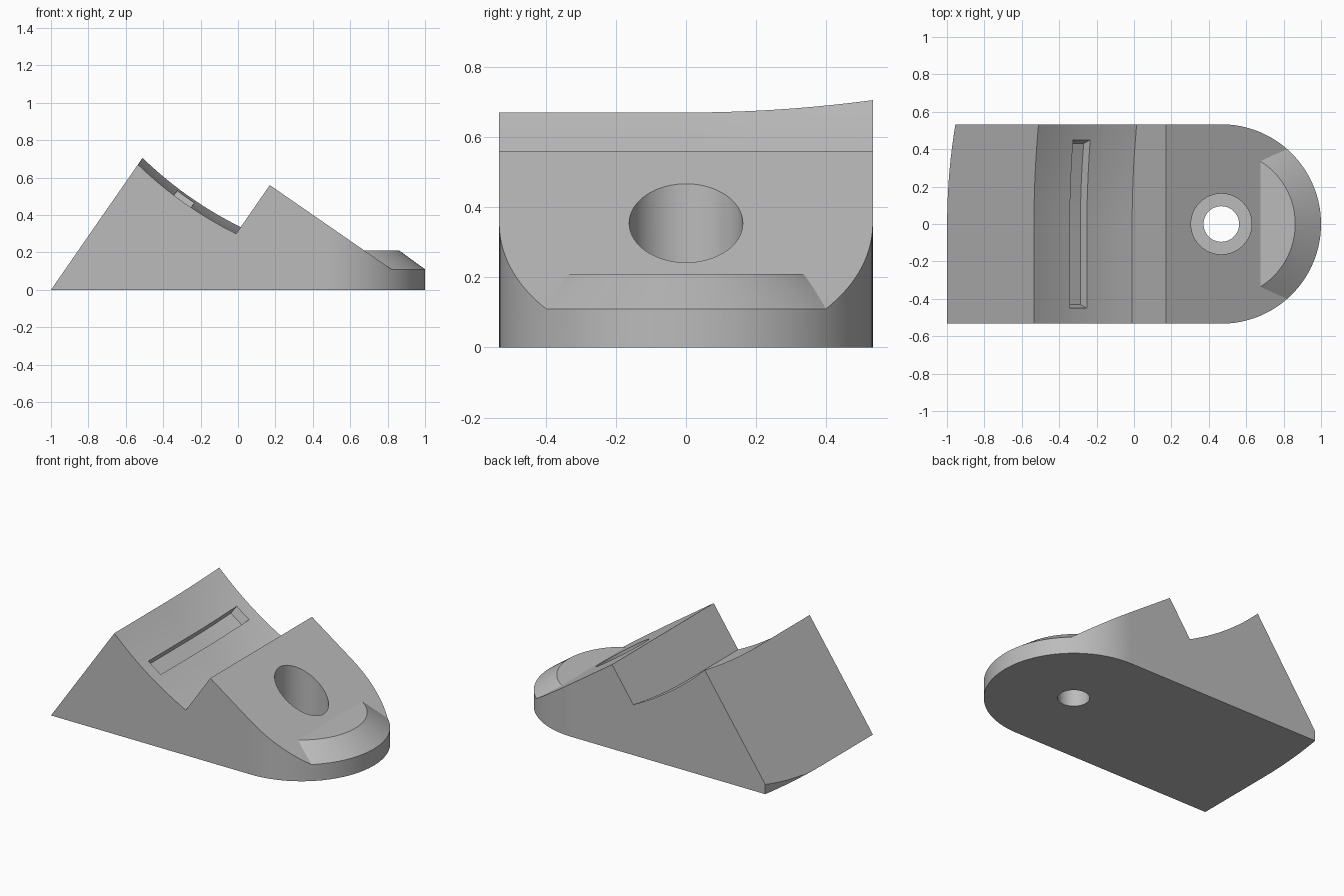
import bpy
import bmesh
import math
from mathutils import Vector, Matrix

if "Cube" in bpy.data.objects:
    bpy.data.objects.remove(bpy.data.objects["Cube"], do_unlink=True)

HALF = 0.533                      # half width and radius of the rounded end
CENTRE = 1 - HALF                 # x of the rounded end and the bolt hole
RIDGE, LOW = Vector((-0.535, 0.67)), Vector((-0.01, 0.30))
ALONG = (LOW - RIDGE).normalized()
NORMAL = Vector((-ALONG.y, ALONG.x))
RISE = Vector((0.0245, 0.0353))   # lift of the cradle at the back edge


def make_object(name, bm):
    bmesh.ops.recalc_face_normals(bm, faces=bm.faces)
    mesh = bpy.data.meshes.new(name)
    bm.to_mesh(mesh)
    bm.free()
    obj = bpy.data.objects.new(name, mesh)
    bpy.context.collection.objects.link(obj)
    return obj


def loft(name, sections):
    """Closed solid through rings of equal length."""
    bm = bmesh.new()
    rings = [[bm.verts.new(p) for p in ring] for ring in sections]
    n = len(rings[0])
    for a, b in zip(rings, rings[1:]):
        for i in range(n):
            j = (i + 1) % n
            bm.faces.new((a[i], a[j], b[j], b[i]))
    bm.faces.new(rings[0])
    bm.faces.new(rings[-1])
    return make_object(name, bm)


def cone(name, r_low, r_high, z_low, z_high):
    bm = bmesh.new()
    bmesh.ops.create_cone(
        bm, cap_ends=True, segments=128, radius1=r_low, radius2=r_high,
        depth=z_high - z_low,
        matrix=Matrix.Translation((CENTRE, 0, (z_low + z_high) / 2)))
    return make_object(name, bm)


def combine(target, tool, operation):
    mod = target.modifiers.new(operation.title(), "BOOLEAN")
    mod.operation = operation
    mod.solver = "EXACT"
    mod.object = tool
    bpy.context.view_layer.objects.active = target
    bpy.ops.object.modifier_apply(modifier=mod.name)
    bpy.data.objects.remove(tool, do_unlink=True)


def lift(y):
    return RISE * (max(y, 0) / HALF) ** 2


def cradle(t, y):
    """Point on the hollow seat, from ridge to low edge."""
    return RIDGE.lerp(LOW, t) - NORMAL * 0.1 * t * (1 - t) + lift(y)


# Wedge body with the hollow seat, lifted towards the back
def body_section(y):
    profile = [(-1.0694, -0.1)]
    profile += [cradle(i / 12, y) for i in range(13)]
    profile += [(0.17, 0.56), (0.92, 0.041), (0.92, -0.1)]
    return [(x, y, z) for x, z in profile]


body = loft("wedge_block", [body_section(y) for y in
                            [-0.6, 0] + [0.06 * i for i in range(1, 11)]])

# Sloped lip on the rounded end
combine(body, cone("end_lip", 0.754, 0.395, -0.05, 0.21), "UNION")

# Plan outline: rounded end, gently curved back corner
outline = []
for i in range(65):
    a = math.pi * (i / 64 - 0.5)
    outline.append((CENTRE + HALF * math.cos(a), HALF * math.sin(a)))
for i in range(12, -1, -1):
    outline.append((-0.999 + 0.044 * (i / 12) ** 2, HALF * i / 12))
outline.append((-0.999, -HALF))
footprint = loft("footprint", [[(x, y, z) for x, y in outline] for z in (0, 1)])
combine(body, footprint, "INTERSECT")


# Long slot in the seat, following its curve, with tapered ends
def slot_section(y):
    mid = cradle(0.48, y)
    ring = []
    for u, depth, taper in ((-0.058, 0.03, 1.01), (0.058, 0.03, 1.01),
                            (0.052, -0.055, 0.945), (-0.052, -0.055, 0.945)):
        p = mid + ALONG * u + NORMAL * depth
        ring.append((p.x, y * taper, p.y))
    return ring


slot = loft("slot", [slot_section(0.456 * (i / 8 - 1)) for i in range(17)])
combine(body, slot, "DIFFERENCE")

# Bolt hole and its wide counterbore
combine(body, cone("bolt_hole", 0.095, 0.095, -0.2, 1), "DIFFERENCE")
combine(body, cone("counterbore", 0.162, 0.162, 0.11, 1), "DIFFERENCE")

# Plain grey finish
grey = bpy.data.materials.new("plain_grey")
grey.use_nodes = True
colour = (0.5, 0.5, 0.5, 1)
grey.diffuse_color = colour
grey.node_tree.nodes["Principled BSDF"].inputs["Base Color"].default_value = colour
body.data.materials.clear()
body.data.materials.append(grey)
for face in body.data.polygons:
    face.material_index = 0

bpy.ops.object.select_all(action="DESELECT")
body.select_set(True)
bpy.context.view_layer.objects.active = body
bpy.ops.object.shade_smooth_by_angle(angle=math.radians(25))
